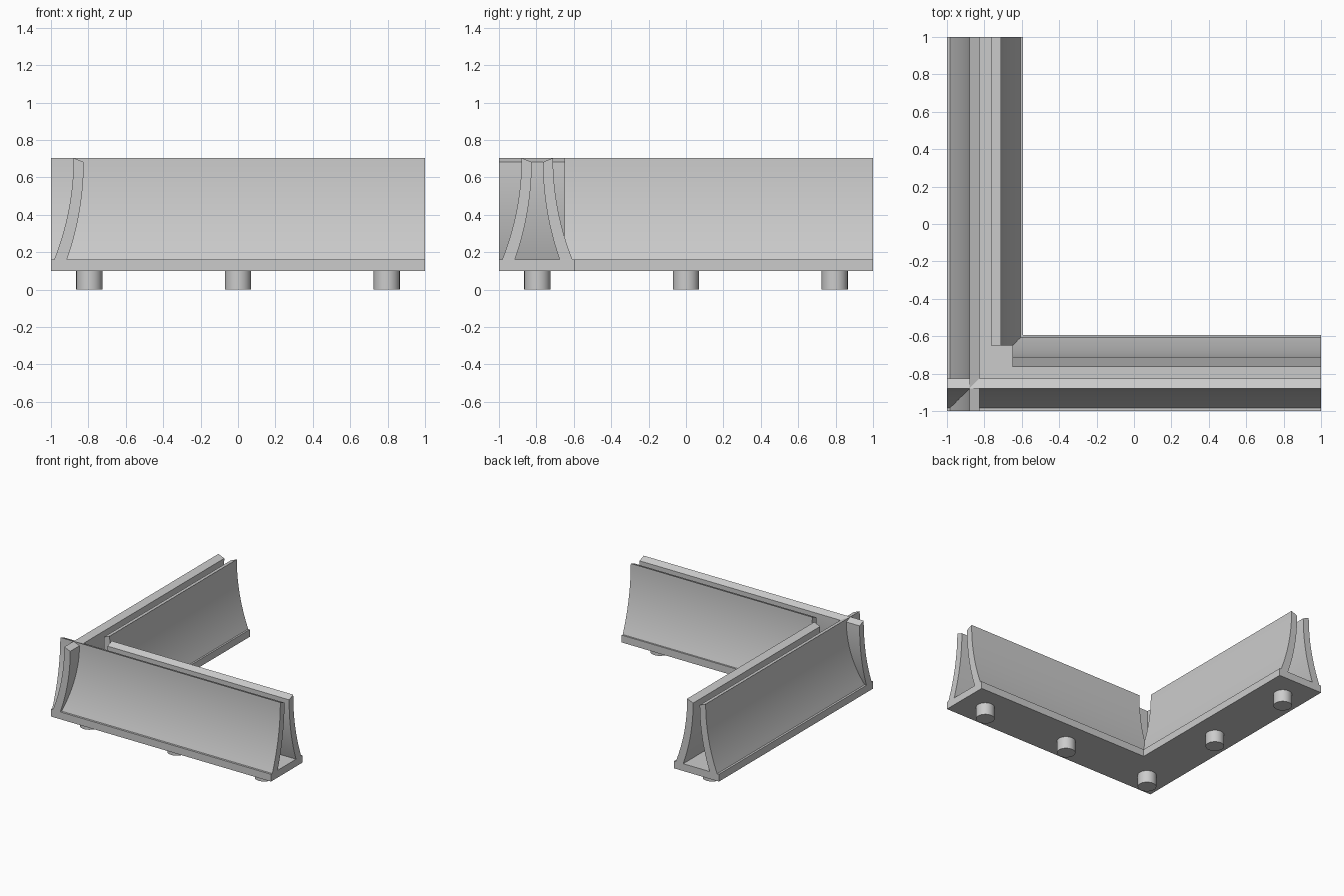
import bpy, bmesh, math
from mathutils import Matrix, Vector

cube = bpy.data.objects.get("Cube")
if cube:
    bpy.data.objects.remove(cube, do_unlink=True)

grey = bpy.data.materials.new("plain grey")
grey.use_nodes = True
colour = (0.6, 0.6, 0.6, 1)
grey.diffuse_color = colour
grey.node_tree.nodes["Principled BSDF"].inputs["Base Color"].default_value = colour

MID = -0.795       # centre line of both arms
INNER = -0.593     # inside edge of the base
FLOOR = 0.16       # top of the base


def finish(name, bm, smooth=False):
    bmesh.ops.recalc_face_normals(bm, faces=bm.faces)
    mesh = bpy.data.meshes.new(name)
    bm.to_mesh(mesh)
    bm.free()
    mesh.materials.append(grey)
    obj = bpy.data.objects.new(name, mesh)
    bpy.context.collection.objects.link(obj)
    if smooth:
        bpy.ops.object.select_all(action="DESELECT")
        obj.select_set(True)
        bpy.context.view_layer.objects.active = obj
        bpy.ops.object.shade_smooth_by_angle(angle=math.radians(25))
    return obj


def extrude(name, points, offset, smooth=False):
    bm = bmesh.new()
    face = bm.faces.new([bm.verts.new(p) for p in points])
    new = bmesh.ops.extrude_face_region(bm, geom=[face])["geom"]
    # keep the starting cap so the solid is closed
    if not face.is_valid or len(face.link_loops if hasattr(face, "link_loops") else face.loops) == 0:
        bm.faces.new([v for v in bm.verts][:len(points)])
    moved = [g for g in new if isinstance(g, bmesh.types.BMVert)]
    bmesh.ops.translate(bm, vec=Vector(offset), verts=moved)
    return finish(name, bm, smooth)


def flare(top, bottom, height, steps=16):
    """Concave curve, upright at the top and flaring out to the floor."""
    drop, run = height - FLOOR, top - bottom
    radius = (drop ** 2 + run ** 2) / (2 * run)
    span = math.asin(drop / radius)
    return [(top - radius * (1 - math.cos(span * i / steps)),
             height - radius * math.sin(span * i / steps)) for i in range(steps + 1)]


# Wall cross-section: outer curve, inner curve and a slanted top
profile = flare(-0.879, -0.983, 0.704) + flare(-0.825, -0.915, 0.682)[::-1]
mirrored = [(2 * MID - a, z) for a, z in profile]

# L-shaped base
corners = [(-1, -1), (1, -1), (1, INNER), (INNER, INNER), (INNER, 1), (-1, 1)]
extrude("base", [(x, y, 0.1) for x, y in corners], (0, 0, FLOOR - 0.1))

# Outer walls cross at the corner; inner walls stop short and leave a gap
for side, section, start in (("outer", profile, -1), ("inner", mirrored, -0.65)):
    length = 1 - start
    extrude("front_" + side + "_wall", [(start, a, z) for a, z in section],
            (length, 0, 0), True)
    extrude("side_" + side + "_wall", [(a, start, z) for a, z in section],
            (0, length, 0), True)

# Round pegs under the base
pegs = {"corner": (MID, MID), "front_middle": (0, MID), "front_end": (-MID, MID),
        "side_middle": (MID, 0), "side_end": (MID, -MID)}
for name, (x, y) in pegs.items():
    bm = bmesh.new()
    bmesh.ops.create_cone(bm, cap_ends=True, segments=48, radius1=0.07, radius2=0.07,
                          depth=0.1, matrix=Matrix.Translation((x, y, 0.05)))
    finish(name + "_peg", bm, True)
